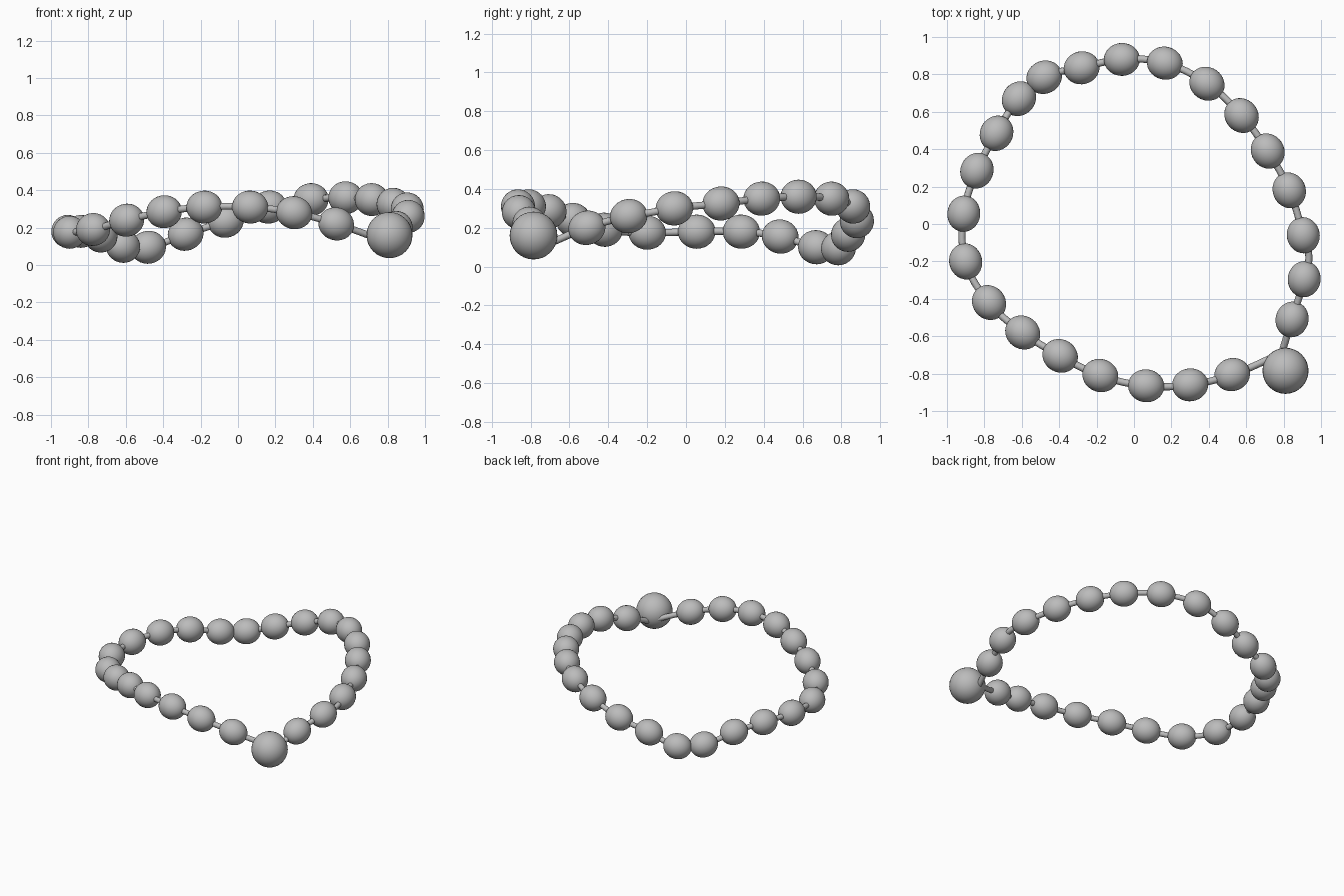
import bpy
from mathutils import Vector

default_cube = bpy.data.objects.get("Cube")
if default_cube:
    bpy.data.objects.remove(default_cube, do_unlink=True)

# Single plain grey
grey = bpy.data.materials.new("plain grey")
grey.use_nodes = True
colour = (0.5, 0.5, 0.5, 1)
grey.diffuse_color = colour
grey.node_tree.nodes["Principled BSDF"].inputs["Base Color"].default_value = colour


def add_bead(name, centre, direction, length, width):
    """Smooth ellipsoid bead whose pole axis follows the cord."""
    bpy.ops.mesh.primitive_uv_sphere_add(segments=32, ring_count=16, radius=1, location=centre)
    bead = bpy.context.object
    bead.name = name
    bead.scale = (width, width, length)
    bead.rotation_euler = direction.to_track_quat('Z', 'Y').to_euler()
    bead.data.materials.append(grey)
    bpy.ops.object.shade_smooth()
    return bead


# Bead centres around the loop, starting beside the large bead
centres = [Vector(p) for p in (
    (.845, -.51, .20), (.91, -.295, .26), (.905, -.06, .30), (.83, .18, .325),
    (.715, .39, .35), (.575, .58, .36), (.39, .75, .35), (.165, .86, .31),
    (-.065, .88, .235), (-.28, .835, .165), (-.48, .785, .095), (-.615, .67, .10),
    (-.735, .485, .155), (-.84, .285, .18), (-.91, .055, .18), (-.9, -.2, .175),
    (-.775, -.42, .19), (-.595, -.58, .24), (-.395, -.705, .285), (-.18, -.81, .31),
    (.065, -.865, .31), (.3, -.86, .28), (.525, -.805, .22))]
knot = Vector((.79, -.69, .125))

# Small beads, each aligned with its neighbours
loop = [knot] + centres + [knot]
for i in range(1, len(loop) - 1):
    add_bead(f"small_bead_{i}", loop[i], loop[i + 1] - loop[i - 1], .097, .088)

# Large bead hanging at the knot
add_bead("large_bead", (.81, -.785, .16), Vector((0, 0, 1)), .123, .123)

# Cord threaded through the beads, with a sharp bend at the knot
path = [knot, centres[0], centres[1], Vector((.935, -.175, .28))] + centres[2:] + [knot]
curve = bpy.data.curves.new("cord", 'CURVE')
curve.dimensions = '3D'
curve.bevel_depth = .019
curve.bevel_resolution = 3
curve.resolution_u = 6
curve.use_fill_caps = True
spline = curve.splines.new('BEZIER')
spline.bezier_points.add(len(path) - 1)
for point, position in zip(spline.bezier_points, path):
    point.co = position
    point.handle_left_type = point.handle_right_type = 'AUTO'
for end in (spline.bezier_points[0], spline.bezier_points[-1]):
    end.handle_left_type = end.handle_right_type = 'VECTOR'
curve.materials.append(grey)
cord = bpy.data.objects.new("cord", curve)
bpy.context.collection.objects.link(cord)
